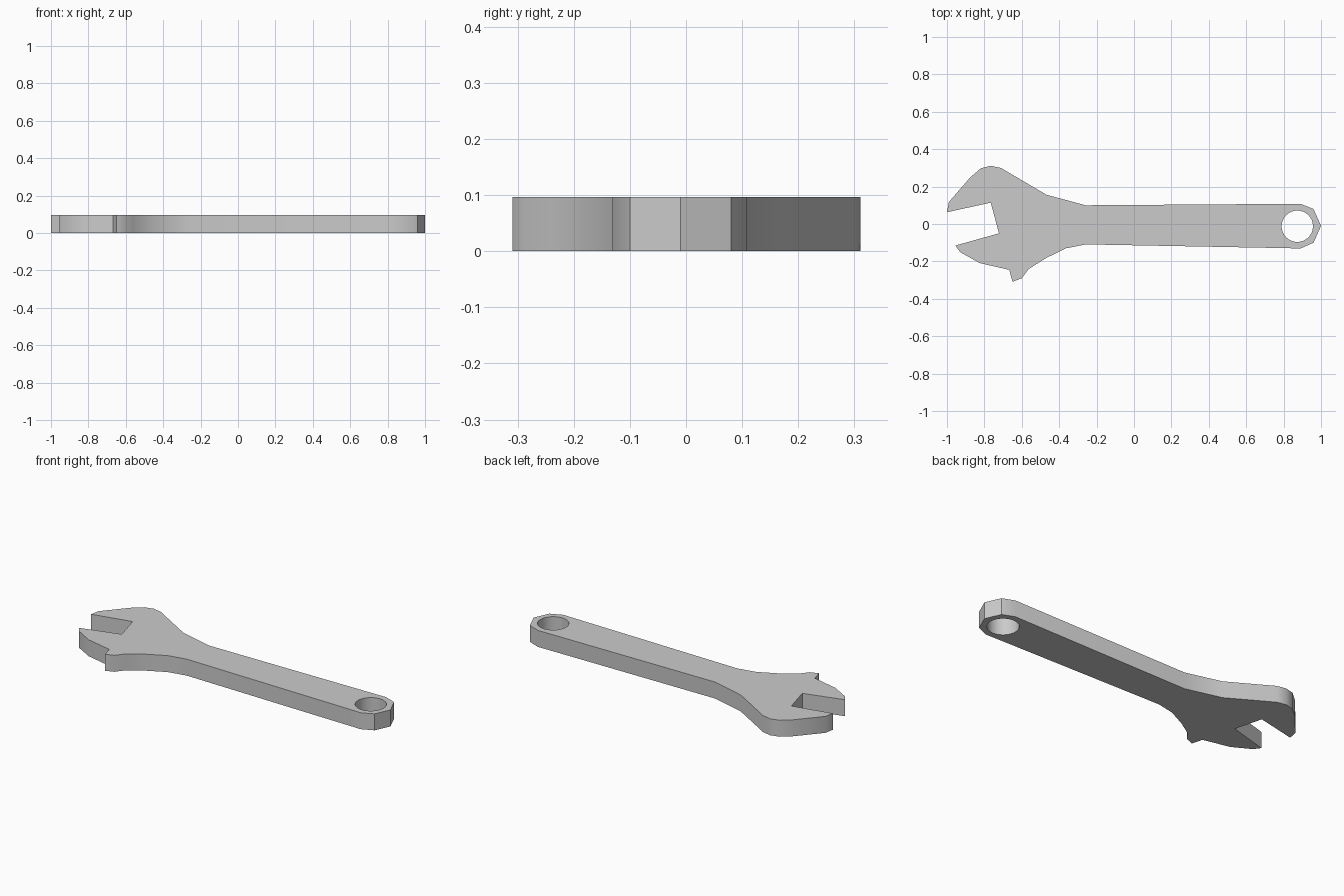
import bpy, bmesh
from math import cos, sin, radians, tau

if "Cube" in bpy.data.objects:
    bpy.data.objects.remove(bpy.data.objects["Cube"])

THICKNESS = 0.097

# outline of the whole wrench, clockwise from the upper jaw tip
outline = [
    # upper jaw and shoulder
    (-1.0, 0.063), (-0.99, 0.117), (-0.875, 0.25), (-0.818, 0.298),
    (-0.766, 0.311), (-0.712, 0.3), (-0.467, 0.156), (-0.258, 0.1),
    # handle and rounded end
    (0.89, 0.108), (0.96, 0.08), (1.0, -0.01), (0.96, -0.1),
    (0.89, -0.131), (0.81, -0.129), (-0.258, -0.109),
    # lower shoulder and thumb bump
    (-0.364, -0.13), (-0.47, -0.182), (-0.562, -0.24), (-0.6, -0.29),
    (-0.65, -0.309), (-0.667, -0.245),
    # lower jaw and jaw opening
    (-0.825, -0.209), (-0.93, -0.15), (-0.955, -0.115),
    (-0.722, -0.05), (-0.766, 0.114),
]

# round hanging hole
hole = [(0.873 + 0.084 * cos(tau * i / 32), -0.012 + 0.084 * sin(tau * i / 32))
        for i in range(32)]


def add_loop(bm, points):
    verts = [bm.verts.new((x, y, 0)) for x, y in points]
    return [bm.edges.new((v, verts[(i + 1) % len(verts)])) for i, v in enumerate(verts)]


# fill the profile around the hole, then extrude it to a solid
bm = bmesh.new()
edges = add_loop(bm, outline) + add_loop(bm, hole)
bmesh.ops.triangle_fill(bm, use_beauty=True, edges=edges)
top = bmesh.ops.extrude_face_region(bm, geom=bm.faces[:], use_keep_orig=True)["geom"]
bmesh.ops.translate(bm, vec=(0, 0, THICKNESS),
                    verts=[g for g in top if isinstance(g, bmesh.types.BMVert)])
bmesh.ops.recalc_face_normals(bm, faces=bm.faces[:])

mesh = bpy.data.meshes.new("wrench")
bm.to_mesh(mesh)
bm.free()
wrench = bpy.data.objects.new("wrench", mesh)
bpy.context.collection.objects.link(wrench)

# smooth the curved sides, keep the rims and jaw corners crisp
bpy.context.view_layer.objects.active = wrench
wrench.select_set(True)
bpy.ops.object.shade_smooth_by_angle(angle=radians(35))
